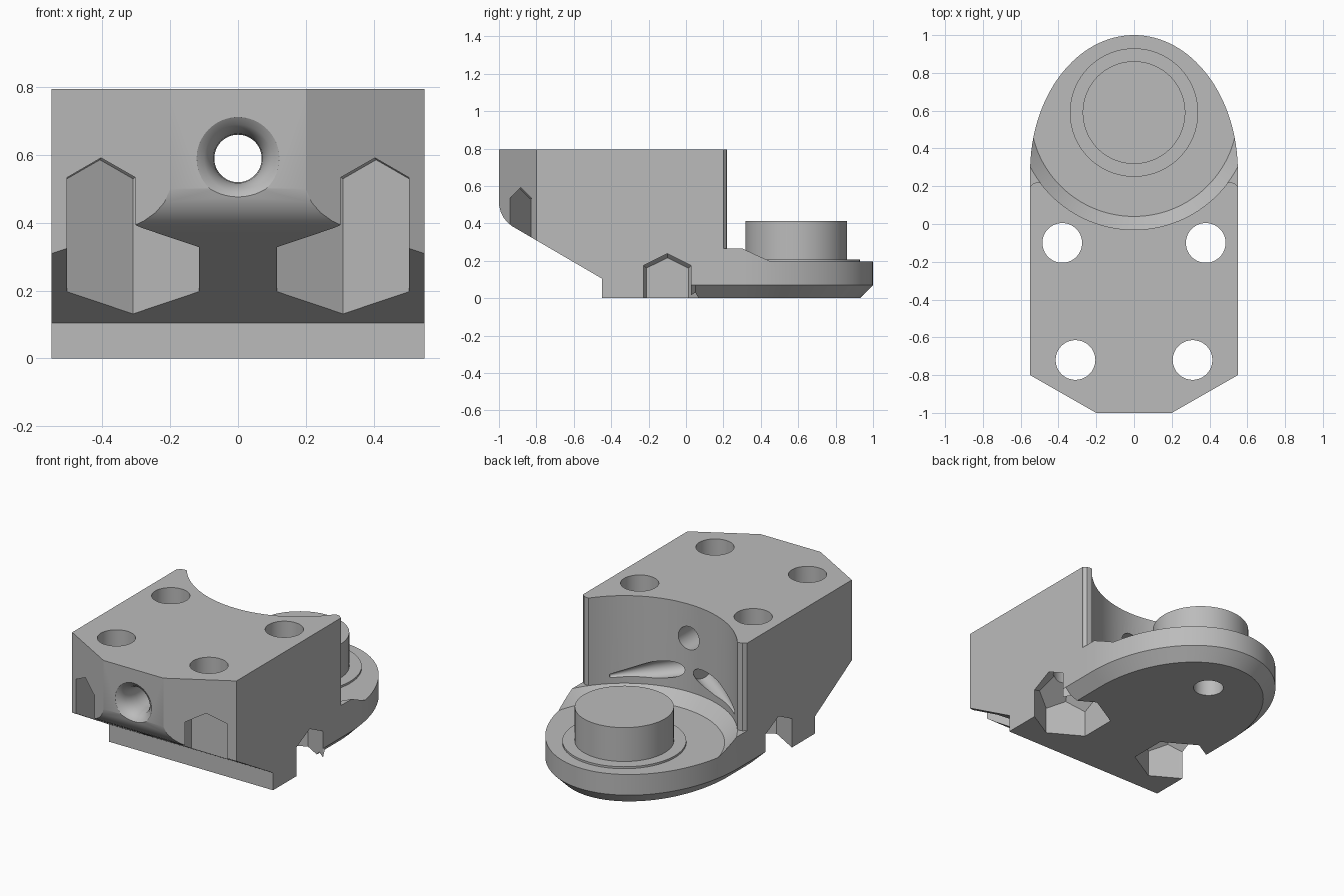
import bpy, bmesh
from math import sin, cos, tau, radians
from mathutils import Vector

cube = bpy.data.objects.get("Cube")
if cube:
    bpy.data.objects.remove(cube)

grey = bpy.data.materials.new("plain_grey")
grey.use_nodes = True
grey.diffuse_color = (0.5, 0.5, 0.5, 1)
grey.node_tree.nodes["Principled BSDF"].inputs["Base Color"].default_value = (0.5, 0.5, 0.5, 1)


def finish(bm, name):
    bmesh.ops.recalc_face_normals(bm, faces=bm.faces)
    mesh = bpy.data.meshes.new(name)
    bm.to_mesh(mesh)
    bm.free()
    mesh.materials.append(grey)
    ob = bpy.data.objects.new(name, mesh)
    bpy.context.collection.objects.link(ob)
    return ob


def loft(name, rings):
    """Skin closed rings of equal point count and cap both ends."""
    bm = bmesh.new()
    loops = [[bm.verts.new(p) for p in ring] for ring in rings]
    n = len(loops[0])
    for a, b in zip(loops, loops[1:]):
        for i in range(n):
            j = (i + 1) % n
            bm.faces.new((a[i], a[j], b[j], b[i]))
    bm.faces.new(loops[0])
    bm.faces.new(loops[-1])
    return finish(bm, name)


def circle(centre, axis, r, n=64):
    q = Vector(axis).to_track_quat('Z', 'Y')
    return [Vector(centre) + q @ Vector((r * cos(tau * i / n), r * sin(tau * i / n), 0))
            for i in range(n)]


def turned(name, origin, axis, profile, n=64):
    """Solid of revolution from (distance along axis, radius) pairs."""
    axis = Vector(axis).normalized()
    return loft(name, [circle(Vector(origin) + axis * d, axis, r, n) for d, r in profile])


def activate(ob):
    bpy.ops.object.select_all(action='DESELECT')
    ob.select_set(True)
    bpy.context.view_layer.objects.active = ob


def smooth(ob):
    activate(ob)
    bpy.ops.object.shade_smooth_by_angle(angle=radians(28))


def cut(body, cutter):
    cutter.hide_render = True
    mod = body.modifiers.new("cut", 'BOOLEAN')
    mod.operation, mod.solver, mod.object = 'DIFFERENCE', 'EXACT', cutter
    activate(body)
    bpy.ops.object.modifier_apply(modifier=mod.name)
    bpy.data.objects.remove(cutter)


def nut_pocket(x, y, shoulder):
    """Hexagonal pocket open below, with a steep roof turned half a side."""
    bm = bmesh.new()
    r, flat = 0.225, 0.195
    for k in range(6):
        a = tau * (k / 6 + 0.25)
        for z in (-0.1, shoulder):
            bm.verts.new((x + r * cos(a), y + r * sin(a), z))
        a += tau / 12
        bm.verts.new((x + flat * cos(a), y + flat * sin(a), shoulder + 0.056))
    bm.verts.new((x, y, shoulder + r))
    bmesh.ops.convex_hull(bm, input=bm.verts)
    return finish(bm, "nut_pocket_cutter")


# Body: plan outline with an elliptical rear, chamfered along its lower rear edge
W, AXIS_Y, N = 0.55, 0.59, 64


def outline(inset, z):
    w = W - inset
    pts = [(0.2, -1), (W, -0.8), (W, 0.02), (w, 0.05)]
    pts += [(w * cos(tau / 2 * i / N), 0.28 + (0.72 - inset) * sin(tau / 2 * i / N))
            for i in range(N + 1)]
    pts += [(-x, y) for x, y in reversed(pts[:4])]
    return [(x, y, z) for x, y in pts]


body = loft("body", [outline(0.07, 0), outline(0, 0.07), outline(0, 0.795)])

# Sloped underside at the front
slope = [(-0.45, -0.1), (-0.45, 0.105), (-0.93, 0.385), (-0.955, 0.405), (-0.975, 0.43),
         (-0.99, 0.46), (-1.0, 0.5), (-1.2, 0.5), (-1.2, -0.1)]
cut(body, loft("slope_cutter", [[(x, y, z) for y, z in slope] for x in (-0.7, 0.7)]))

# Round recess around the boss and the trimmed wall tips
cut(body, turned("recess_cutter", (0, AXIS_Y, 0), (0, 0, 1),
                 [(0.195, 0.55), (0.265, 0.62), (1, 0.62)], 128))
tips = [(0.7, 0.17), (0.545, 0.202), (0.53, 0.217), (0.51, 0.22)]
tips += [(-x, y) for x, y in reversed(tips)] + [(-0.7, 1.2), (0.7, 1.2)]
cut(body, loft("tip_cutter", [[(x, y, z) for x, y in tips] for z in (0.265, 1)]))

# Bolt holes, nut pockets and slanted side channels
for s in (1, -1):
    for x, y, shoulder in ((0.31, -0.72, 0.53), (0.38, -0.1, 0.16)):
        cut(body, nut_pocket(s * x, y, shoulder))
        cut(body, turned("bolt_cutter", (s * x, y, 0), (0, 0, 1), [(-0.2, 0.105), (1, 0.105)]))
    cut(body, turned("channel_cutter", (s * 0.42, 0.13, 0.31), (s * -0.37, -0.21, 0.08),
                     [(0, 0.01), (0.25, 0.05), (0.43, 0.055)], 32))

# Flared hole from the front face to the recess
cut(body, turned("front_hole_cutter", (0, -1, 0.59), (0, 1, 0),
                 [(-0.05, 0.13), (0, 0.122), (0.015, 0.1), (0.04, 0.083),
                  (0.08, 0.073), (0.12, 0.07), (1.2, 0.07)]))

# Blind hole under the rear
cut(body, turned("under_hole_cutter", (0, 0.66, 0), (0, 0, 1),
                 [(-0.1, 0.085), (0.1, 0.085), (0.14, 0.01)]))
smooth(body)

# Boss with its low collar
smooth(turned("boss_collar", (0, AXIS_Y, 0), (0, 0, 1), [(0.185, 0.34), (0.207, 0.34)]))
smooth(turned("boss", (0, AXIS_Y, 0), (0, 0, 1), [(0.185, 0.272), (0.412, 0.272)]))
